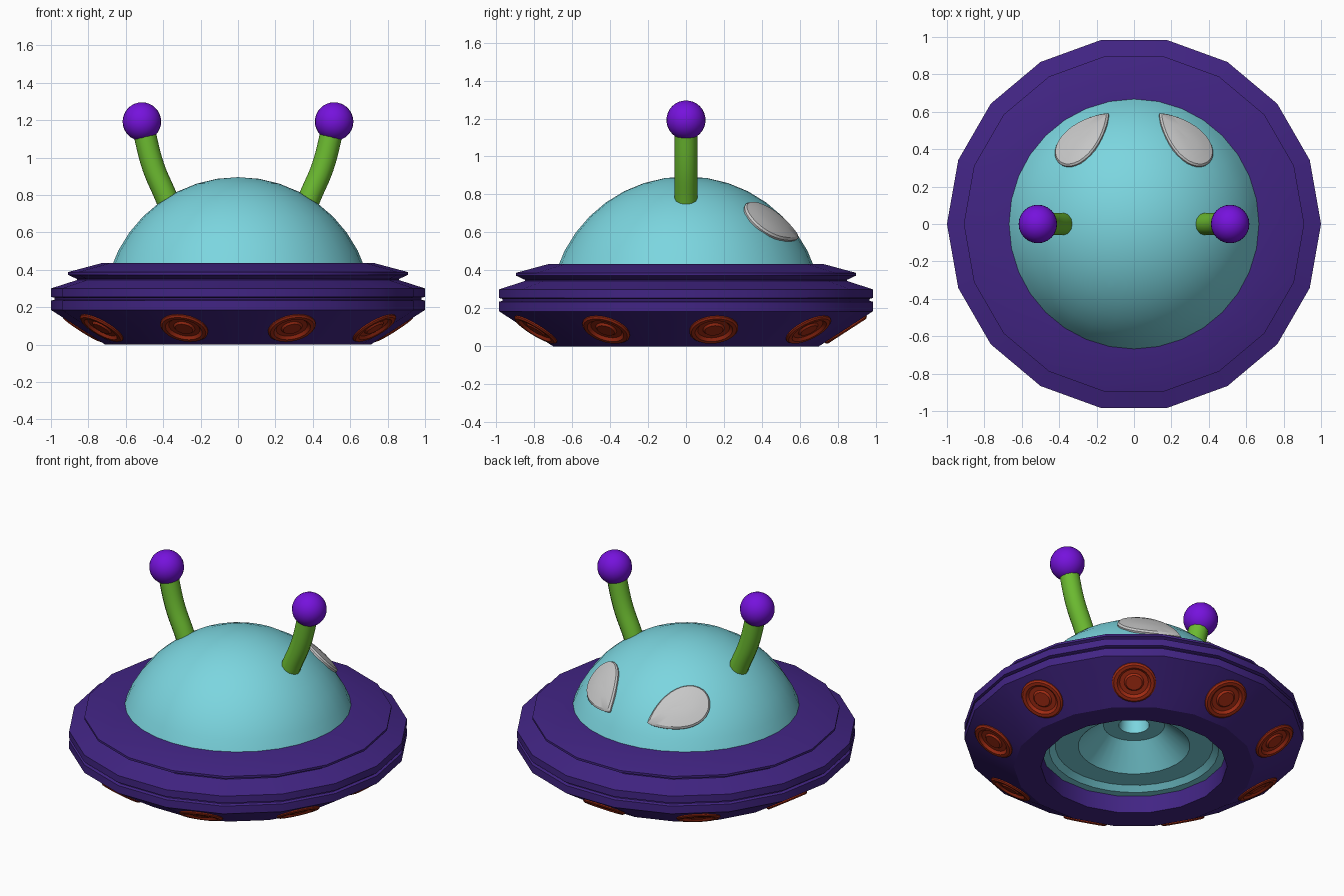
import bpy
import bmesh
from math import sin, cos, pi, radians, sqrt
from mathutils import Vector, Matrix

cube = bpy.data.objects.get("Cube")
if cube:
    bpy.data.objects.remove(cube, do_unlink=True)


def material(name, rgb):
    m = bpy.data.materials.new(name)
    m.use_nodes = True
    m.diffuse_color = (*rgb, 1)
    m.node_tree.nodes["Principled BSDF"].inputs["Base Color"].default_value = (*rgb, 1)
    return m


TEAL = material("teal", (0.20, 0.67, 0.74))
PURPLE = material("dark_purple", (0.054, 0.018, 0.23))
VIOLET = material("violet", (0.18, 0.006, 0.72))
GREEN = material("green", (0.15, 0.50, 0.03))
RED = material("rust_red", (0.38, 0.026, 0.007))
GREY = material("light_grey", (0.57, 0.57, 0.57))


def smooth(obj, angle=30):
    bpy.ops.object.select_all(action="DESELECT")
    obj.select_set(True)
    bpy.context.view_layer.objects.active = obj
    bpy.ops.object.shade_smooth_by_angle(angle=radians(angle))


def finish(bm, name, mat, matrix=None):
    bmesh.ops.recalc_face_normals(bm, faces=bm.faces)
    mesh = bpy.data.meshes.new(name)
    bm.to_mesh(mesh)
    bm.free()
    mesh.materials.append(mat)
    obj = bpy.data.objects.new(name, mesh)
    bpy.context.collection.objects.link(obj)
    if matrix:
        obj.matrix_world = matrix
    smooth(obj)
    return obj


def bridge(bm, a, b):
    """Join two rings; a ring of one vertex is a pole."""
    n = max(len(a), len(b))
    for i in range(n):
        j = (i + 1) % n
        quad = [a[i % len(a)], a[j % len(a)], b[j % len(b)], b[i % len(b)]]
        bm.faces.new(list(dict.fromkeys(quad)))


def lathe(name, profile, mat, sides, closed=False, matrix=None):
    bm = bmesh.new()
    rings = []
    for r, z in profile:
        count = sides if r > 0 else 1
        rings.append([bm.verts.new((r * cos(2 * pi * i / sides),
                                    r * sin(2 * pi * i / sides), z))
                      for i in range(count)])
    for a, b in zip(rings, rings[1:]):
        bridge(bm, a, b)
    if closed:
        bridge(bm, rings[-1], rings[0])
    return finish(bm, name, mat, matrix)


# Saucer hull: stepped rim, sloping underside and open centre
lathe("saucer_hull", [
    (0.55, 0), (0.71, 0), (1, 0.185), (1, 0.235), (0.98, 0.24), (0.98, 0.25),
    (1, 0.255), (1, 0.30), (0.86, 0.345), (0.86, 0.35), (0.91, 0.373),
    (0.91, 0.387), (0.73, 0.435), (0.55, 0.435)], PURPLE, 18, closed=True)

# Dome: cap of a sphere
DOME_R, DOME_Z = 0.718, 0.177
cap = [(DOME_R * sin(radians(a)), DOME_Z + DOME_R * cos(radians(a)))
       for a in range(0, 73, 9)]
lathe("dome", cap + [(0, 0.40)], TEAL, 32)

# Stepped recess in the underside
lathe("underside_recess", [
    (0, 0.41), (0.56, 0.41), (0.56, 0.112), (0.50, 0.112), (0.465, 0.14),
    (0.33, 0.14), (0.18, 0.28), (0.09, 0.28), (0.08, 0.38), (0, 0.38)], TEAL, 32)

# Ring lamps on the sloping underside
slope = Vector((0.286, 0, 0.185)).normalized()
normal = Vector((slope.z, 0, -slope.x))
side = normal.cross(slope)
tilt = Matrix((slope, side, normal)).transposed()
if tilt.determinant() < 0:
    tilt = Matrix((slope, -side, normal)).transposed()
for i in range(9):
    place = (Matrix.Rotation(radians(90 + 40 * i), 4, "Z")
             @ Matrix.Translation((0.836, 0, 0.098)) @ tilt.to_4x4())
    lathe(f"ring_lamp_{i + 1}", [
        (0, -0.02), (0.13, -0.02), (0.13, 0.014), (0.12, 0.022), (0.10, 0.022),
        (0.085, 0.008), (0.058, 0.008), (0.048, 0.018), (0, 0.018)],
        RED, 24, matrix=place)


# Antennae: curved stalk with a ball
def antenna(label, s):
    curve = bpy.data.curves.new(label + "_stalk", "CURVE")
    curve.dimensions = "3D"
    curve.bevel_depth = 0.06
    curve.bevel_resolution = 4
    curve.resolution_u = 5
    curve.use_fill_caps = True
    path = [(0.35, 0.70), (0.385, 0.79), (0.453, 0.95), (0.505, 1.15)]
    spline = curve.splines.new("BEZIER")
    spline.bezier_points.add(len(path) - 1)
    for p, (x, z) in zip(spline.bezier_points, path):
        p.co = (s * x, 0, z)
        p.handle_left_type = p.handle_right_type = "AUTO"
    curve.materials.append(GREEN)
    stalk = bpy.data.objects.new(label + "_stalk", curve)
    bpy.context.collection.objects.link(stalk)
    bpy.ops.object.select_all(action="DESELECT")
    stalk.select_set(True)
    bpy.context.view_layer.objects.active = stalk
    bpy.ops.object.convert(target="MESH")
    smooth(bpy.context.object, 40)

    bm = bmesh.new()
    bmesh.ops.create_uvsphere(bm, u_segments=24, v_segments=16, radius=0.103)
    finish(bm, label + "_ball", VIOLET, Matrix.Translation((s * 0.514, 0, 1.192)))


# Eyes: raised teardrop plates that follow the dome
def eye(name, s):
    tip, end = Vector((0.135, 0.585)), Vector((0.40, 0.325))
    axis = end - tip
    across = Vector((-axis.y, axis.x)).normalized()
    middle = tip + axis * 0.6
    count = 32
    outline = []
    for i in range(count):
        t = 2 * pi * i / count
        outline.append(tip + axis * (1 - cos(t)) / 2
                       + across * 0.107 * sin(t) * abs(sin(t / 2)) ** 0.7)
    bm = bmesh.new()

    def on_dome(p, lift):
        v = Vector((s * p.x, p.y, sqrt(DOME_R ** 2 - p.length_squared)))
        v *= (DOME_R + lift) / DOME_R
        return bm.verts.new(v + Vector((0, 0, DOME_Z)))

    rings = [[on_dome(middle + (p - middle) * k, lift) for p in outline]
             for k, lift in ((1, -0.03), (1, 0.008), (0.93, 0.017),
                             (0.6, 0.02), (0.3, 0.02))]
    rings.append([on_dome(middle, 0.02)])
    for a, b in zip(rings, rings[1:]):
        bridge(bm, a, b)
    bm.faces.new(rings[0])
    finish(bm, name, GREY)


for label, s in (("left", 1), ("right", -1)):
    antenna(label + "_antenna", s)
    eye(label + "_eye", s)
